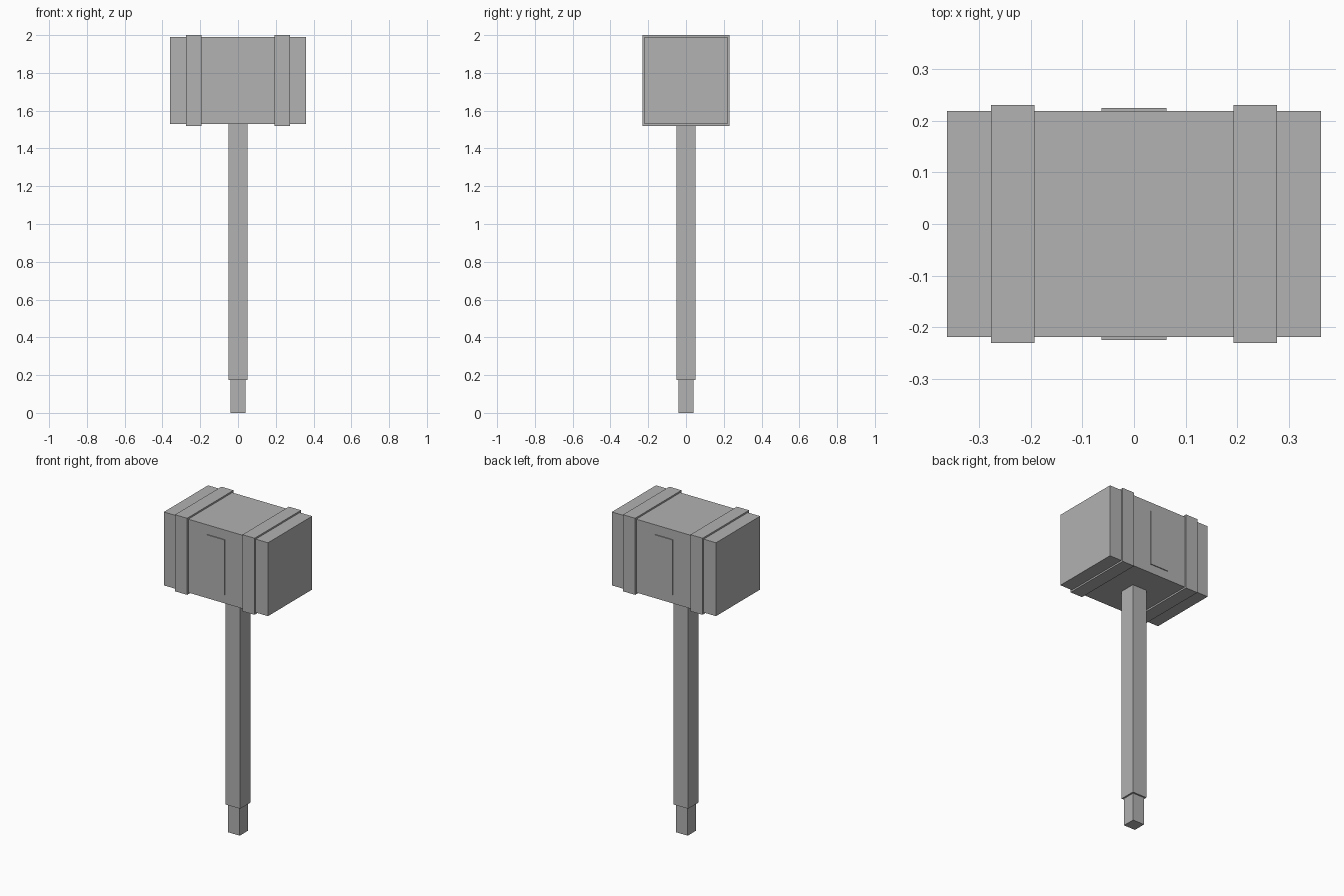
import bpy

# Remove the default cube
cube = bpy.data.objects.get("Cube")
if cube:
    bpy.data.objects.remove(cube, do_unlink=True)

# Single plain grey for the whole hammer
GREY = (0.445, 0.445, 0.445, 1.0)
grey = bpy.data.materials.new("plain_grey")
grey.use_nodes = True
grey.diffuse_color = GREY
grey.node_tree.nodes["Principled BSDF"].inputs["Base Color"].default_value = GREY


def box(name, x, y, z):
    """Flat-faced box spanning the (low, high) range on each axis."""
    spans = (x, y, z)
    bpy.ops.mesh.primitive_cube_add(size=1)
    obj = bpy.context.object
    obj.name = name
    for v in obj.data.vertices:
        v.co = [lo if c < 0 else hi for c, (lo, hi) in zip(v.co, spans)]
    obj.data.materials.append(grey)
    return obj


def both(half):
    return (-half, half)


# Shaft and its narrower butt end
box("shaft", both(0.05), both(0.05), (0.175, 1.54))
box("shaft_butt", both(0.04), both(0.04), (0, 0.18))

# Block head
box("head", both(0.361), both(0.2185), (1.53, 1.99))

# Raised bands around the head
for side, span in (("left", (0.192, 0.276)), ("right", (-0.276, -0.192))):
    box(side + "_band", span, both(0.2297), (1.52, 2.0))

# Thin raised plates on the front and back of the head
for side, span in (("front", (-0.224, -0.217)), ("back", (0.217, 0.224))):
    box(side + "_plate", both(0.063), span, (1.585, 1.93))
